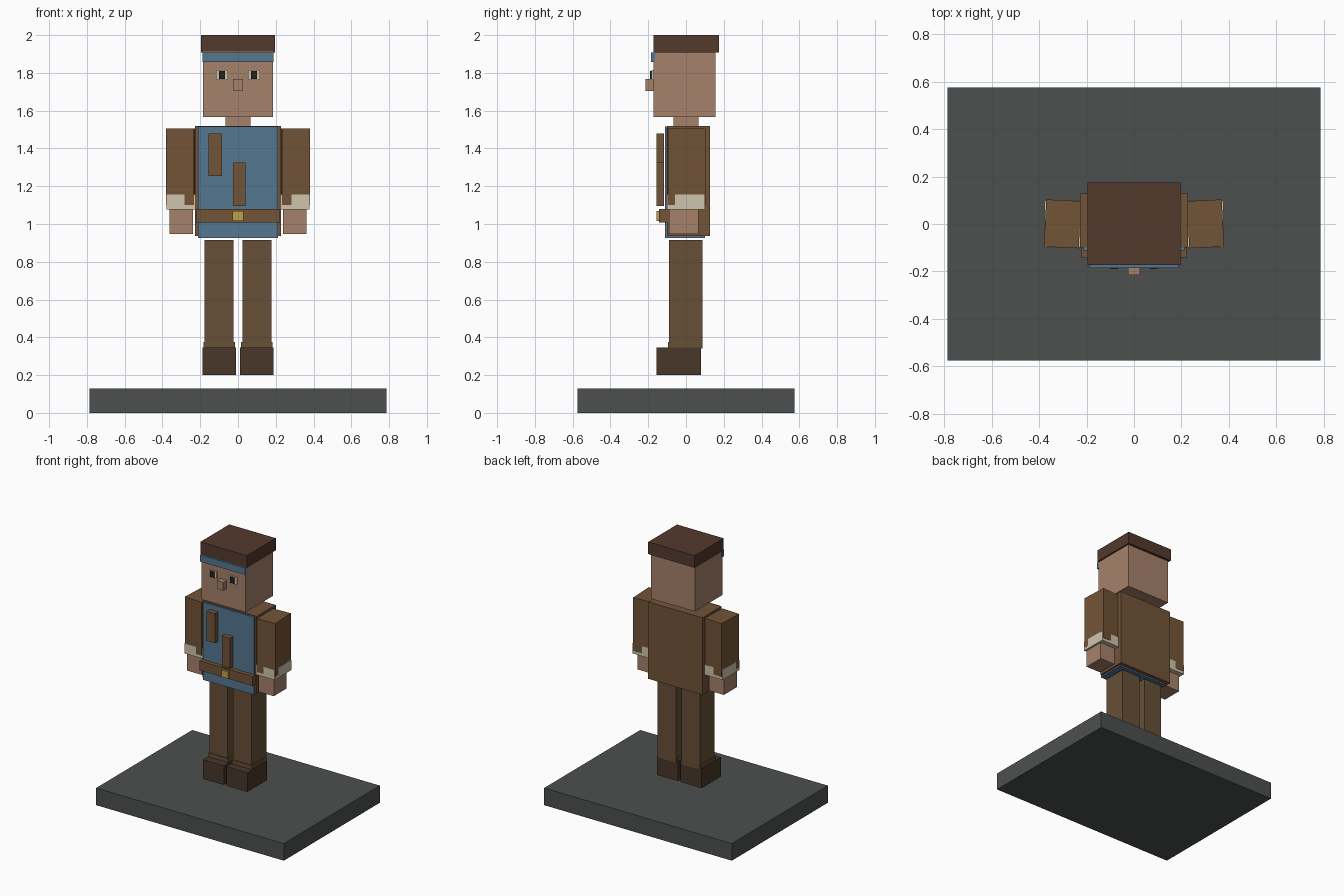
import bpy
from mathutils import Matrix

if "Cube" in bpy.data.objects:
    bpy.data.objects.remove(bpy.data.objects["Cube"])


def mat(name, r, g, b):
    m = bpy.data.materials.new(name)
    m.diffuse_color = [(c / 255) ** 2.2 for c in (r, g, b)] + [1]
    m.use_nodes = True
    m.node_tree.nodes["Principled BSDF"].inputs["Base Color"].default_value = m.diffuse_color
    return m


SKIN = mat("skin", 164, 128, 106)
COAT = mat("coat_brown", 114, 84, 58)
BLUE = mat("blue_cloth", 86, 118, 142)
TROUSER = mat("trouser_brown", 102, 80, 58)
SHOE = mat("shoe_brown", 74, 58, 46)
HAIR = mat("hair_brown", 84, 60, 48)
CREAM = mat("cream", 205, 196, 172)
DARK = mat("dark", 45, 40, 36)
GOLD = mat("brass", 190, 158, 75)
STONE = mat("stone", 78, 81, 80)


def box(name, x, y, z, material, rot=0.0):
    """Box from (min, max) ranges, turned about its own vertical axis."""
    size = [r[1] - r[0] for r in (x, y, z)]
    bpy.ops.mesh.primitive_cube_add(size=1, location=[sum(r) / 2 for r in (x, y, z)])
    ob = bpy.context.object
    ob.name = name
    ob.data.transform(Matrix.Diagonal((*size, 1)))
    ob.rotation_euler.z = rot
    ob.data.materials.append(material)
    return ob


def pair(name, x, y, z, material, rot=0.0):
    """Mirrored left and right boxes."""
    box("right_" + name, x, y, z, material, rot)
    box("left_" + name, (-x[1], -x[0]), y, z, material, -rot)


# Plinth
box("base", (-.787, .787), (-.575, .575), (0, .13), STONE)

# Legs and shoes
pair("shoe", (.01, .187), (-.155, .08), (.2, .345), SHOE)
pair("trouser_cuff", (.017, .182), (-.095, .083), (.34, .375), TROUSER)
pair("leg", (.023, .178), (-.09, .087), (.34, .915), TROUSER)

# Torso: blue shirt showing in front of the brown coat
box("coat", (-.227, .227), (-.1, .128), (.937, 1.52), COAT)
box("shirt", (-.213, .213), (-.112, .1), (.926, 1.515), BLUE)
box("belt", (-.222, .222), (-.143, -.08), (1.008, 1.08), COAT)
box("buckle", (-.028, .028), (-.157, -.135), (1.015, 1.068), GOLD)
box("upper_strap", (-.155, -.085), (-.155, -.116), (1.255, 1.478), COAT)
box("lower_strap", (-.027, .041), (-.155, -.116), (1.095, 1.325), COAT)

# Arms, with the sleeves turned slightly outward
pair("sleeve", (.228, .375), (-.099, .1), (1.1, 1.505), COAT, .05)
pair("cuff", (.226, .378), (-.1, .1), (1.078, 1.155), CREAM)
pair("hand", (.237, .363), (-.09, .065), (.948, 1.085), SKIN)

# Head and face
box("neck", (-.067, .067), (-.067, .067), (1.51, 1.575), SKIN)
box("head", (-.184, .184), (-.172, .156), (1.567, 1.912), SKIN)
box("hair", (-.195, .195), (-.172, .174), (1.908, 2), HAIR)
box("headband", (-.188, .188), (-.185, -.165), (1.857, 1.909), BLUE)
pair("eye", (.053, .117), (-.182, -.165), (1.762, 1.815), CREAM)
pair("pupil", (.068, .1), (-.19, -.175), (1.767, 1.811), DARK)
box("nose", (-.026, .026), (-.215, -.165), (1.705, 1.768), SKIN)
